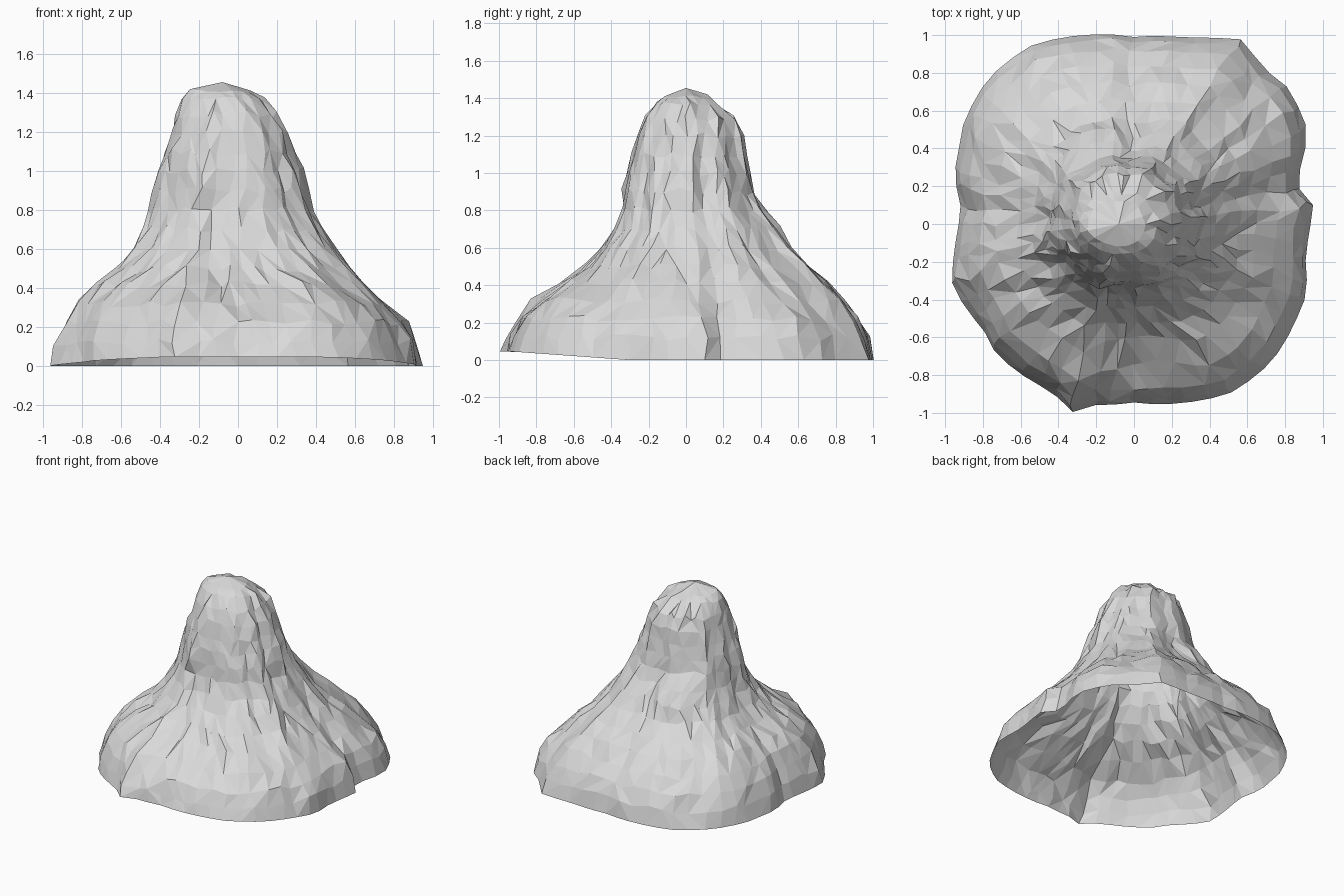
import bpy, bmesh, math, random
from mathutils import Vector, noise

random.seed(11)
cube = bpy.data.objects.get("Cube")
if cube:
    bpy.data.objects.remove(cube, do_unlink=True)

# Slope profile: height, then extents towards -x, +x, -y and +y
PROFILE = [
    (0, -.93, .91, -.945, .99), (.12, -.92, .90, -.94, .98),
    (.22, -.89, .87, -.91, .95), (.32, -.83, .77, -.84, .87),
    (.42, -.73, .65, -.67, .77), (.50, -.62, .57, -.54, .67),
    (.60, -.53, .50, -.45, .56), (.70, -.48, .44, -.38, .48),
    (.80, -.45, .38, -.34, .41), (.90, -.43, .35, -.33, .36),
    (1.0, -.41, .32, -.31, .34), (1.1, -.38, .28, -.29, .32),
    (1.2, -.34, .25, -.26, .31), (1.29, -.32, .20, -.22, .27),
    (1.37, -.29, .13, -.16, .16), (1.41, -.25, .06, -.12, .12)]
# Radius of the foot every 15 degrees, counter-clockwise from +x
FOOT = [.92, .91, 1.05, 1.10, 1.11, 1.02, .99, 1.035, 1.09, 1.09, 1.045, .96,
        .93, .98, 1.0, 1.0, .99, .985, .945, .98, 1.03, 1.03, .995, .93]
# Narrow ridges (positive) and gullies (negative): bearing, width, strength
RIDGES = [(5, 5, .045), (14, 5, -.03), (50, 5, -.035), (60, 5, .02),
          (164, 5, .02), (174, 4, -.02), (198, 6, .03), (214, 5, -.03),
          (251, 4, .068), (339, 5, .03)]
# Broad ledges and hollows: bearing, width, height, half depth, strength
HOLLOWS = [(112, 18, .76, .10, .12), (278, 18, .36, .10, -.12)]
SUMMIT = Vector((-.08, 0, 1.455))
SEGMENTS = 60


def bell(angle, bearing, width):
    gap = (math.degrees(angle) - bearing + 180) % 360 - 180
    return math.exp(-(gap / width) ** 2)


def oval_radius(row, angle):
    """Radius of an oval with its own extent on each of the four sides."""
    z, left, right, front, back = PROFILE[row]
    shift = SUMMIT.x * min(1, z)
    c, s = math.cos(angle), math.sin(angle)
    wide = right - shift if c > 0 else shift - left
    deep = back if s > 0 else -front
    return 1 / math.hypot(c / wide, s / deep)


def foot_ratio(angle):
    """How far the squarish foot stands out from a plain oval."""
    place = math.degrees(angle) % 360 / 15
    i, t = int(place), place % 1
    radius = FOOT[i] * (1 - t) + FOOT[(i + 1) % len(FOOT)] * t
    return radius / oval_radius(0, angle)


def slope_point(row, index):
    z = PROFILE[row][0]
    step = math.tau / SEGMENTS
    angle = index * step
    if row:
        angle += random.uniform(-.25, .25) * step
    c, s = math.cos(angle), math.sin(angle)
    ratio = 1 + (foot_ratio(angle) - 1) * (1 - .5 * min(1, z))
    ridges = sum(k * bell(angle, b, w) for b, w, k in RIDGES)
    ratio += ridges * (1.2 - .5 * z if row else 1)
    if row:
        for bearing, width, height, depth, k in HOLLOWS:
            ratio += k * bell(angle, bearing, width) * math.exp(
                -((z - height) / depth) ** 2)
        # Skirt rounds inward between the ridges
        ratio -= .03 * math.exp(-((z - .26) / .12) ** 2)
        # Upright rock grain and smaller chips
        grain = noise.noise(Vector((c * 4, s * 4, z * 1.3)))
        chips = noise.noise(Vector((c * 6, s * 6, z * 6 + 9)))
        ratio += min(1, .2 + z) * (.07 * grain + .05 * chips - .025)
    r = oval_radius(row, angle) * ratio
    point = Vector((SUMMIT.x * min(1, z) + c * r, s * r, z))
    # Front rim lifts slightly; upper points vary in height
    if row:
        point.z += random.uniform(-.02, .02) * (1 if z < 1.3 else .5)
    else:
        point.z = .045 * max(0, min(1, (-point.y - .3) * 1.6))
    return point


# Open rock shell made of rings joined by irregular triangles
bm = bmesh.new()
rings = [[bm.verts.new(slope_point(row, i)) for i in range(SEGMENTS)]
         for row in range(len(PROFILE))]
for low, high in zip(rings, rings[1:]):
    for i in range(SEGMENTS):
        j = (i + 1) % SEGMENTS
        a, b, c, d = low[i], low[j], high[j], high[i]
        if random.random() < .5:
            bm.faces.new((a, b, c))
            bm.faces.new((a, c, d))
        else:
            bm.faces.new((a, b, d))
            bm.faces.new((b, c, d))

# Pointed summit
summit = bm.verts.new(SUMMIT)
for i in range(SEGMENTS):
    bm.faces.new((rings[-1][i], rings[-1][(i + 1) % SEGMENTS], summit))

# Merge the crowded upper points into chunky facets
bmesh.ops.remove_doubles(bm, verts=bm.verts[:], dist=.04)

mesh = bpy.data.meshes.new("mountain")
bm.to_mesh(mesh)
bm.free()
mountain = bpy.data.objects.new("mountain", mesh)
bpy.context.collection.objects.link(mountain)

# Plain grey stone, flat shaded
stone = bpy.data.materials.new("grey_stone")
stone.use_nodes = True
colour = (.7, .7, .7, 1)
stone.diffuse_color = colour
for node in stone.node_tree.nodes:
    if node.type == 'BSDF_PRINCIPLED':
        node.inputs["Base Color"].default_value = colour
mesh.materials.append(stone)
for face in mesh.polygons:
    face.use_smooth = False
mesh.update()
